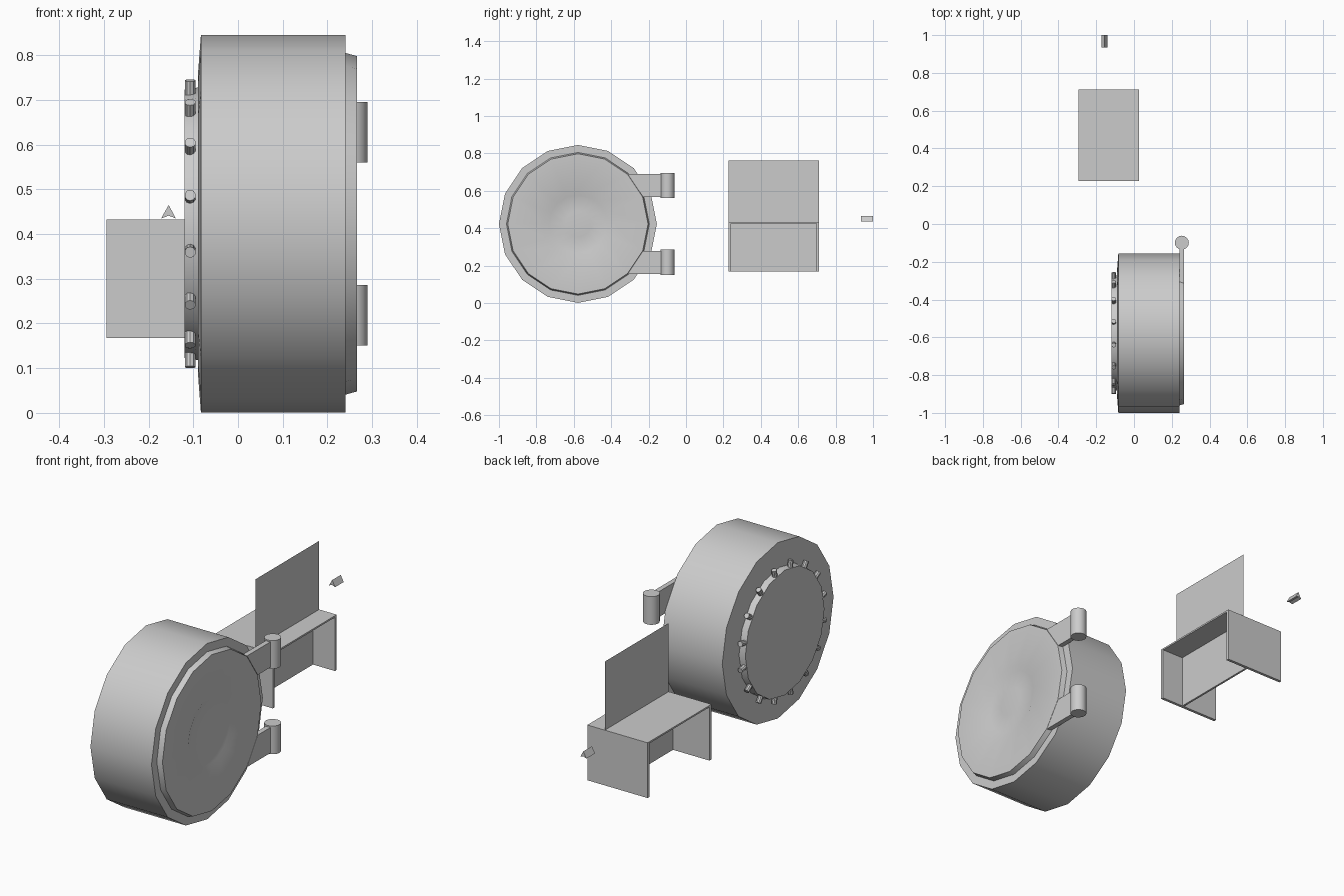
import bpy, bmesh
from math import sin, cos, pi, radians
from mathutils import Vector, Matrix

if "Cube" in bpy.data.objects:
    bpy.data.objects.remove(bpy.data.objects["Cube"])

CY, CZ, SIDES = -0.578, 0.423, 16   # wheel-shaped vault axis runs along x


def finish(name, bm, smooth=False):
    bmesh.ops.recalc_face_normals(bm, faces=bm.faces)
    mesh = bpy.data.meshes.new(name)
    bm.to_mesh(mesh)
    bm.free()
    ob = bpy.data.objects.new(name, mesh)
    bpy.context.collection.objects.link(ob)
    if smooth:
        bpy.ops.object.select_all(action='DESELECT')
        ob.select_set(True)
        bpy.context.view_layer.objects.active = ob
        bpy.ops.object.shade_smooth_by_angle(angle=radians(30))
    return ob


def lathe_x(name, profile):
    """Revolve (x, radius) points around the vault axis."""
    bm = bmesh.new()
    rings = []
    for x, r in profile:
        if r == 0:
            rings.append([bm.verts.new((x, CY, CZ))] * SIDES)
        else:
            rings.append([bm.verts.new((x, CY + r * cos(2 * pi * i / SIDES),
                                        CZ + r * sin(2 * pi * i / SIDES)))
                          for i in range(SIDES)])
    for a, b in zip(rings, rings[1:]):
        for i in range(SIDES):
            j = (i + 1) % SIDES
            bm.faces.new(list(dict.fromkeys((a[i], a[j], b[j], b[i]))))
    return finish(name, bm, True)


def cylinder(name, center, radius, length, axis, segments):
    bm = bmesh.new()
    rot = Vector((0, 0, 1)).rotation_difference(Vector(axis)).to_matrix().to_4x4()
    bmesh.ops.create_cone(bm, cap_ends=True, segments=segments, radius1=radius,
                          radius2=radius, depth=length,
                          matrix=Matrix.Translation(center) @ rot)
    return finish(name, bm, True)


def prism(name, points, offset):
    """Extrude a flat polygon along an offset vector."""
    bm = bmesh.new()
    face = bm.faces.new([bm.verts.new(p) for p in points])
    res = bmesh.ops.extrude_face_region(bm, geom=[face], use_keep_orig=True)
    verts = [g for g in res['geom'] if isinstance(g, bmesh.types.BMVert)]
    bmesh.ops.translate(bm, verts=verts, vec=offset)
    return finish(name, bm)


def box(name, x0, x1, y0, y1, z0, z1):
    return prism(name, [(x0, y0, z0), (x1, y0, z0), (x1, y1, z0), (x0, y1, z0)],
                 (0, 0, z1 - z0))


# Vault body, dished inner plug and door
lathe_x("vault_drum", [(-0.09, 0), (-0.09, 0.33), (-0.083, 0.422), (0.241, 0.422), (0.241, 0)])
lathe_x("inner_plug", [(-0.088, 0.305), (-0.12, 0.30), (-0.114, 0.17), (-0.112, 0)])
lathe_x("vault_door", [(0.241, 0.382), (0.266, 0.375), (0.266, 0.182),
                       (0.255, 0.155), (0.261, 0.07), (0.262, 0)])

# Locking bolts centred on each facet of the plug
for i in range(SIDES):
    a = 2 * pi * (i + 0.5) / SIDES
    d = (0, cos(a), sin(a))
    cylinder(f"locking_bolt_{i + 1}", (-0.107, CY + 0.305 * d[1], CZ + 0.305 * d[2]),
             0.0125, 0.044, d, 10)

# Mirrored hinge arms and pins
for label, s in (("upper", 1), ("lower", -1)):
    p, q = [(CY + 0.377 * cos(t), CZ + s * 0.377 * sin(t)) for t in (pi / 8, pi / 4)]
    prism(f"{label}_hinge_arm",
          [(0.242, *p), (0.242, *q), (0.242, -0.10, q[1]), (0.242, -0.10, p[1])],
          (0.024, 0, 0))
    cylinder(f"{label}_hinge_pin", (0.253, -0.099, CZ + s * 0.205),
             0.037, 0.135, (0, 0, 1), 16)

# Desk: top, two sides and a modesty panel
X0, X1, Y0, Y1, Z0, Z1 = -0.294, 0.026, 0.227, 0.711, 0.168, 0.433
T = 0.014
box("desk_top", X0, X1, Y0, Y1, Z1 - 0.008, Z1)
box("desk_side_near", X0, X1, Y0, Y0 + T, Z0, Z1 - 0.008)
box("desk_side_far", X0, X1, Y1 - T, Y1, Z0, Z1 - 0.008)
box("modesty_panel", -0.10, -0.09, Y0 + T, Y1 - T, Z0, Z1 - 0.008)

# Thin upright screen on the desk
bm = bmesh.new()
bm.faces.new([bm.verts.new((-0.067, y, z)) for y, z in
              ((Y0, Z1), (Y1, Z1), (Y1, 0.762), (Y0, 0.762))])
finish("desk_screen", bm)

# Small notched name stand
prism("folded_stand", [(-0.172, 0.935, 0.435), (-0.155, 0.935, 0.465),
                       (-0.139, 0.935, 0.435), (-0.155, 0.935, 0.441)], (0, 0.065, 0))
